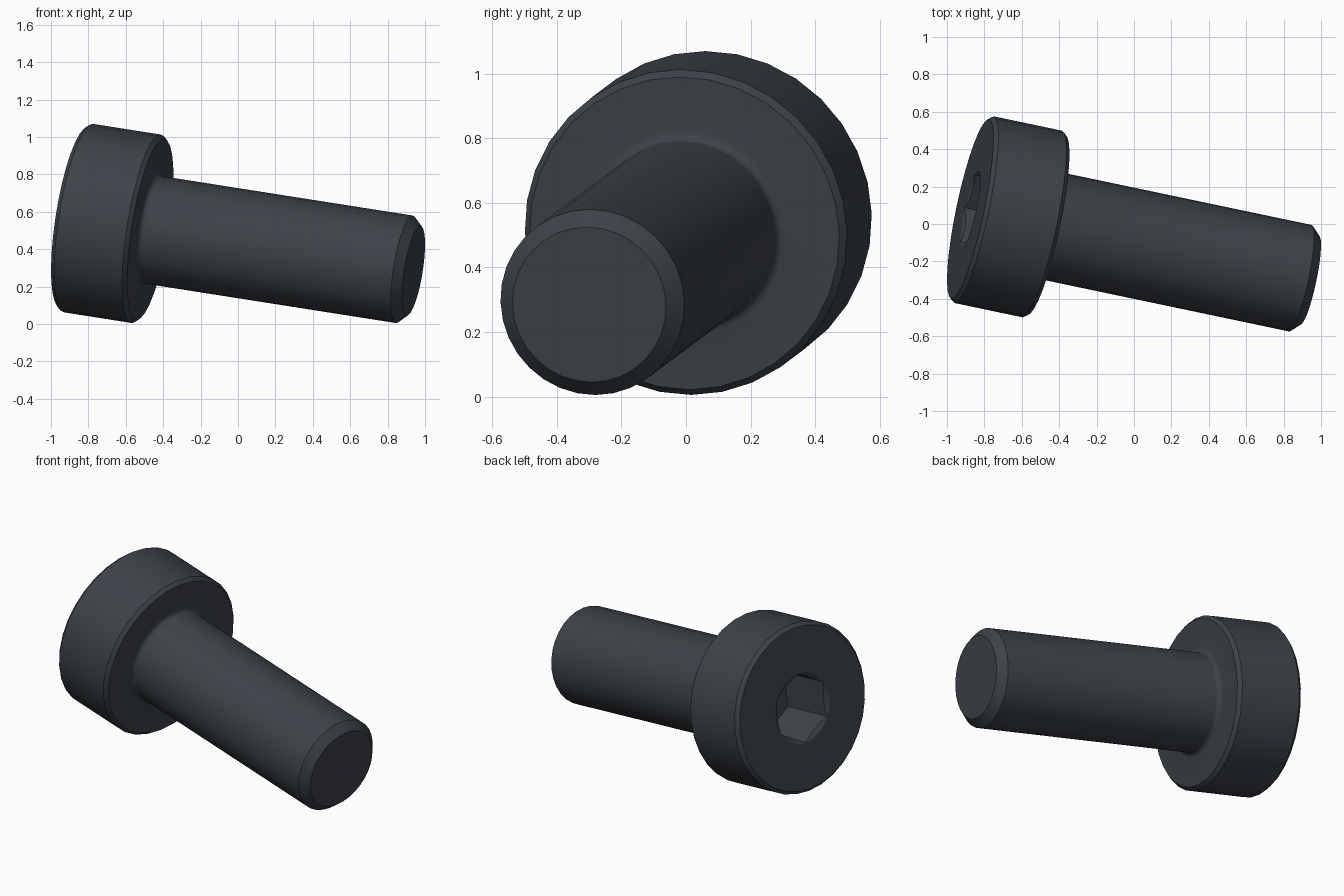
import bpy, bmesh, math
from mathutils import Vector, Matrix

cube = bpy.data.objects.get("Cube")
if cube:
    bpy.data.objects.remove(cube, do_unlink=True)

# Tilted frame: local z runs from head to tip, local x points up
axis = Vector((1, -0.21, -0.157)).normalized()
up = (Vector((0, 0, 1)) - axis * axis.z).normalized()
side = axis.cross(up)
frame = Matrix((up, side, axis)).transposed().to_4x4()
frame.translation = (0, -0.103, 0.432)

steel = bpy.data.materials.new("dark steel")
steel.use_nodes = True
steel.diffuse_color = (0.046, 0.055, 0.066, 1)
steel.node_tree.nodes["Principled BSDF"].inputs["Base Color"].default_value = steel.diffuse_color


def lathe(name, profile, sides):
    """Closed solid of revolution from (radius, height) pairs."""
    bm = bmesh.new()
    rings = []
    for r, h in profile:
        angles = [math.tau * i / sides for i in range(sides)]
        rings.append([bm.verts.new((r * math.cos(a), r * math.sin(a), h)) for a in angles])
    for a, b in zip(rings, rings[1:]):
        for i in range(sides):
            j = (i + 1) % sides
            bm.faces.new((a[i], a[j], b[j], b[i]))
    bm.faces.new(rings[0])
    bm.faces.new(rings[-1])
    bmesh.ops.recalc_face_normals(bm, faces=bm.faces)
    mesh = bpy.data.meshes.new(name)
    bm.to_mesh(mesh)
    bm.free()
    mesh.materials.append(steel)
    obj = bpy.data.objects.new(name, mesh)
    obj.matrix_world = frame
    bpy.context.collection.objects.link(obj)
    return obj


# Head and shank dimensions
TOP, UNDER, TIP = -0.905, -0.485, 0.97
HEAD, SHANK, FILLET = 0.51, 0.291, 0.03

profile = [(HEAD - 0.02, TOP), (HEAD, TOP + 0.022), (HEAD, UNDER - 0.022), (HEAD - 0.02, UNDER)]
# Fillet under the head
for i in range(5):
    a = math.pi / 2 * i / 4
    profile.append((SHANK + FILLET * (1 - math.sin(a)), UNDER + FILLET * (1 - math.cos(a))))
# Chamfered tip
profile += [(SHANK, TIP - 0.05), (SHANK - 0.048, TIP)]
screw = lathe("cap_screw", profile, 32)

# Hex socket with a conical lead-in
hex_cutter = lathe("socket_cutter", [(0.21, TOP - 0.1), (0.21, TOP + 0.335)], 6)
cone_cutter = lathe("countersink_cutter", [(0.246, TOP - 0.02), (0.04, TOP + 0.099)], 32)
bpy.context.view_layer.update()

bpy.ops.object.select_all(action="DESELECT")
bpy.context.view_layer.objects.active = screw
screw.select_set(True)
for cutter in (hex_cutter, cone_cutter):
    cutter.hide_render = True
    cut = screw.modifiers.new(cutter.name, "BOOLEAN")
    cut.object = cutter
    cut.operation = "DIFFERENCE"
    cut.solver = "EXACT"
    bpy.ops.object.modifier_apply(modifier=cut.name)
    bpy.data.objects.remove(cutter, do_unlink=True)

bpy.ops.object.shade_smooth_by_angle(angle=math.radians(28))
